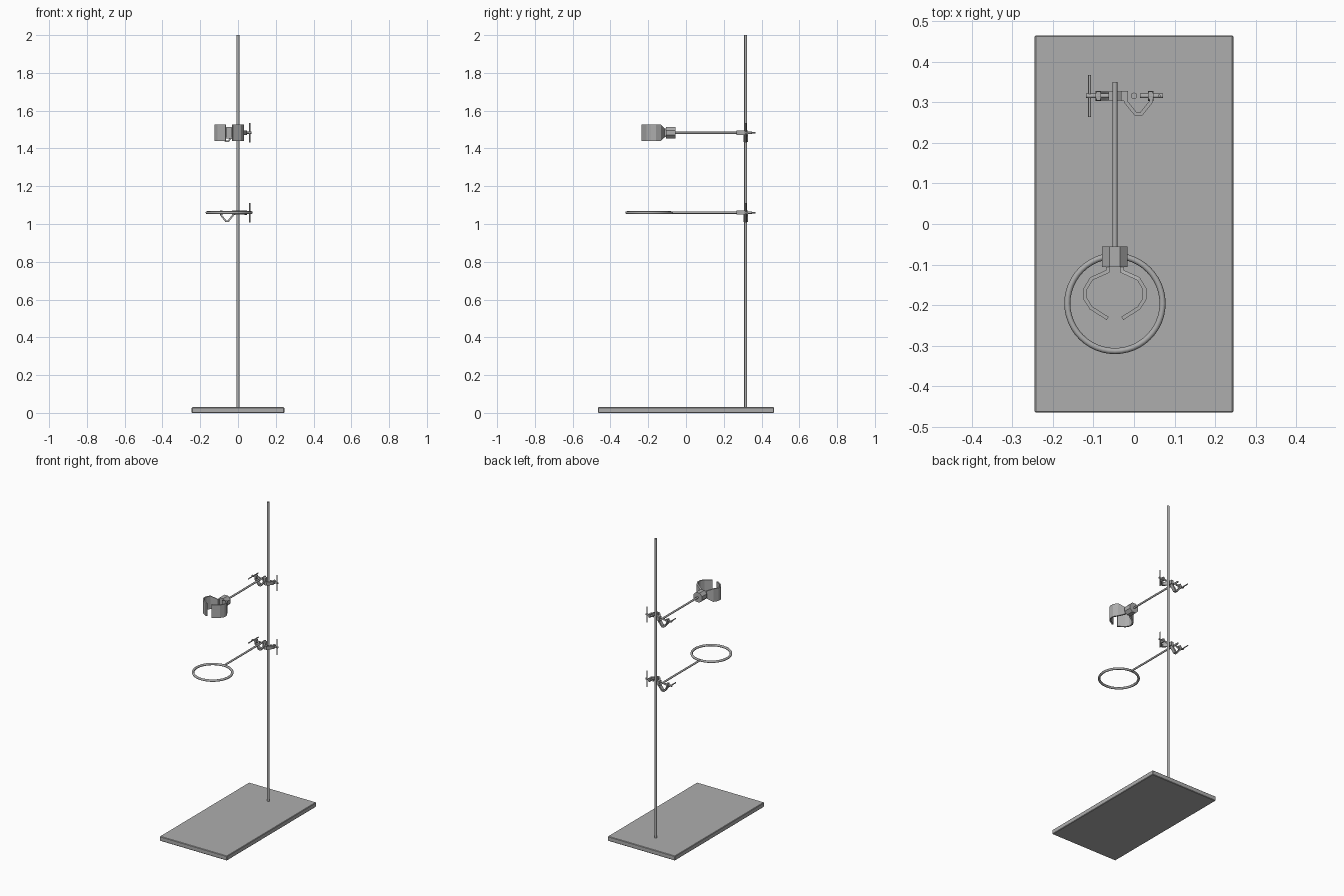
import bpy, bmesh, math
from mathutils import Vector, Matrix

cube = bpy.data.objects.get("Cube")
if cube:
    bpy.data.objects.remove(cube, do_unlink=True)

metal = bpy.data.materials.new("grey metal")
metal.use_nodes = True
grey = (0.42, 0.42, 0.42, 1)
metal.diffuse_color = grey
metal.node_tree.nodes["Principled BSDF"].inputs["Base Color"].default_value = grey

ROD = Vector((0, 0.316, 0))
ARM_X = -0.047
BODY_X = -0.0235


def finish(bm, name, smooth=True):
    bmesh.ops.recalc_face_normals(bm, faces=bm.faces)
    mesh = bpy.data.meshes.new(name)
    bm.to_mesh(mesh)
    bm.free()
    obj = bpy.data.objects.new(name, mesh)
    bpy.context.collection.objects.link(obj)
    mesh.materials.append(metal)
    if smooth:
        bpy.ops.object.select_all(action='DESELECT')
        obj.select_set(True)
        bpy.context.view_layer.objects.active = obj
        bpy.ops.object.shade_smooth_by_angle(angle=math.radians(50))
    return obj


def add_rod(bm, a, b, radius, sides=12, turn=0.0):
    a, b = Vector(a), Vector(b)
    rot = (b - a).to_track_quat('Z', 'Y').to_matrix().to_4x4()
    mat = Matrix.Translation((a + b) / 2) @ rot @ Matrix.Rotation(turn, 4, 'Z')
    bmesh.ops.create_cone(bm, cap_ends=True, segments=sides, radius1=radius,
                          radius2=radius, depth=(b - a).length, matrix=mat)


def add_box(bm, centre, size):
    mat = Matrix.Translation(centre) @ Matrix.Diagonal((*size, 1))
    bmesh.ops.create_cube(bm, size=1, matrix=mat)


def add_strip(bm, path, heights, thickness, place):
    """Bent sheet following a 2D path, with a half height at every point."""
    pts = [Vector(p) for p in path]
    rings = []
    for i, p in enumerate(pts):
        before = (p - pts[i - 1]).normalized() if i else (pts[1] - p).normalized()
        after = (pts[i + 1] - p).normalized() if i + 1 < len(pts) else before
        t = (before + after).normalized()
        n = Vector((-t.y, t.x)) * (thickness / 2 / max(t.dot(before), 0.4))
        ring = [(p + n, heights[i]), (p - n, heights[i]),
                (p - n, -heights[i]), (p + n, -heights[i])]
        rings.append([bm.verts.new(place(q.x, q.y, h)) for q, h in ring])
    for r, s in zip(rings, rings[1:]):
        for k in range(4):
            bm.faces.new((r[k], r[(k + 1) % 4], s[(k + 1) % 4], s[k]))
    bm.faces.new(rings[0])
    bm.faces.new(rings[-1][::-1])


def boss_half(bm, place):
    """One V jaw with its thumb screw; u runs outward, v is the open side."""
    hook = [(0.003, 0.011), (0.003, -0.014), (0.028, -0.045),
            (0.041, -0.045), (0.066, -0.014), (0.064, 0.011)]
    add_strip(bm, hook, [0.011] * len(hook), 0.009, place)
    # Threaded boss, screw, and crossbar
    add_rod(bm, place(0.058, 0, 0), place(0.071, 0, 0), 0.012, 8)
    add_rod(bm, place(0.038, 0, 0), place(0.095, 0, 0), 0.0055)
    add_rod(bm, place(0.086, -0.052, 0), place(0.086, 0.052, 0), 0.0035, 8)


def boss_head(name, z):
    bm = bmesh.new()
    add_box(bm, (BODY_X, ROD.y, z), (0.018, 0.024, 0.024))

    # Jaw lying flat, holding the upright; its crossbar stands vertical
    def flat(u, v, w):
        if u > 0.08:
            return Vector((BODY_X + u, ROD.y + w, z + v))
        return Vector((BODY_X + u, ROD.y + v, z + w))

    # Jaw standing on edge, holding the arm; its crossbar lies flat
    def upright(u, v, w):
        if u > 0.08:
            return Vector((BODY_X - u, ROD.y + v, z + w))
        return Vector((BODY_X - u, ROD.y + w, z + v))

    boss_half(bm, flat)
    boss_half(bm, upright)
    finish(bm, name)


# Base plate
bm = bmesh.new()
add_box(bm, (0, 0, 0.015), (0.49, 0.93, 0.03))
base = finish(bm, "base_plate", smooth=False)
bevel = base.modifiers.new("soft edge", 'BEVEL')
bevel.width = 0.003
bevel.segments = 1

# Upright rod
bm = bmesh.new()
add_rod(bm, (0, ROD.y, 0.02), (0, ROD.y, 2), 0.008, 16)
finish(bm, "upright_rod")

# Arms and the boss heads that hold them
for name, z in (("ring", 1.06), ("clamp", 1.483)):
    boss_head(name + "_boss_head", z)
    bm = bmesh.new()
    add_rod(bm, (ARM_X, 0.35, z), (ARM_X, -0.075, z), 0.006)
    finish(bm, name + "_arm")

# Support ring
bpy.ops.mesh.primitive_torus_add(location=(ARM_X, -0.196, 1.06), major_radius=0.1175,
                                 minor_radius=0.0075, major_segments=48, minor_segments=8)
ring = bpy.context.object
ring.name = "support_ring"
ring.data.materials.append(metal)
bpy.ops.object.shade_smooth_by_angle(angle=math.radians(50))

# Clamp knuckle
bm = bmesh.new()
add_rod(bm, (ARM_X, -0.055, 1.483), (ARM_X, -0.106, 1.483), 0.034, 8, math.pi / 8)
finish(bm, "clamp_knuckle", smooth=False)

# Pair of mirrored clamp jaws
jaw = [(0.017, -0.1), (0.018, -0.117), (0.058, -0.135), (0.073, -0.16),
       (0.073, -0.185), (0.059, -0.207), (0.018, -0.233)]
heights = [0.022, 0.024] + [0.0425] * 5
for side, name in ((1, "left_jaw"), (-1, "right_jaw")):
    bm = bmesh.new()
    add_strip(bm, jaw, heights, 0.009,
              lambda u, v, w: Vector((ARM_X + side * u, v, 1.483 + w)))
    finish(bm, name, smooth=False)
